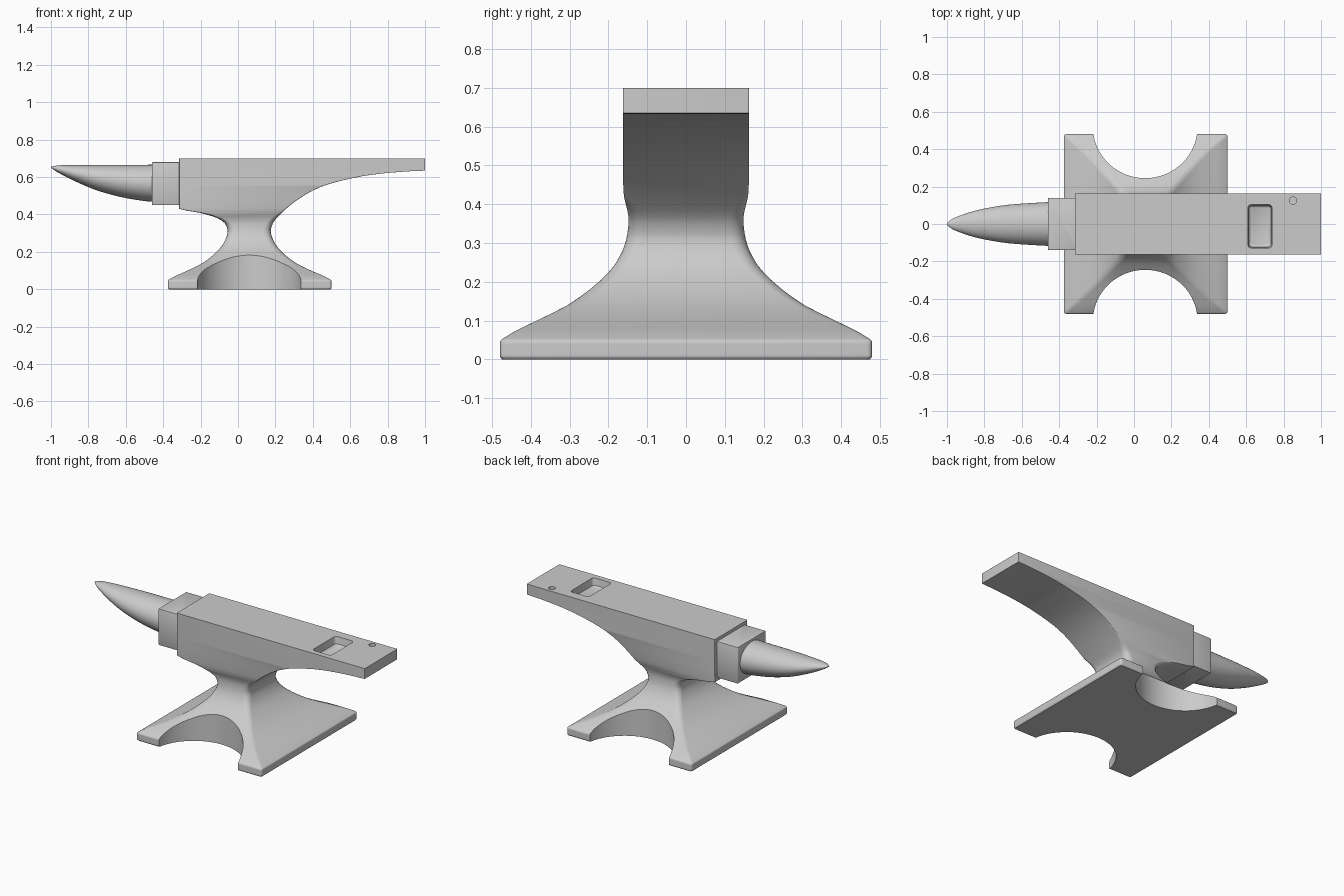
import bpy, bmesh, math

if "Cube" in bpy.data.objects:
    bpy.data.objects.remove(bpy.data.objects["Cube"])

steel = bpy.data.materials.new("grey steel")
steel.use_nodes = True
steel.diffuse_color = (0.6, 0.6, 0.6, 1)
steel.node_tree.nodes["Principled BSDF"].inputs["Base Color"].default_value = (0.6, 0.6, 0.6, 1)


def smooth_curve(points):
    """Return a monotone cubic function through the (t, value) points."""
    slopes = [(b[1] - a[1]) / (b[0] - a[0]) for a, b in zip(points, points[1:])]
    tangents = [slopes[0]]
    for a, b in zip(slopes, slopes[1:]):
        tangents.append(2 * a * b / (a + b) if a * b > 0 else 0)
    tangents.append(slopes[-1])

    def value(t):
        i = 0
        while i < len(slopes) - 1 and t > points[i + 1][0]:
            i += 1
        (start, p), (end, q) = points[i], points[i + 1]
        h = end - start
        u = min(max((t - start) / h, 0), 1)
        w = u * u * (3 - 2 * u)
        return (p + (q - p) * w + tangents[i] * h * u * (1 - u) ** 2
                - tangents[i + 1] * h * u * u * (1 - u))
    return value


def loft(name, rings):
    """Skin a list of equal rings and cap both ends."""
    bm = bmesh.new()
    rows = [[bm.verts.new(p) for p in ring] for ring in rings]
    n = len(rows[0])
    for a, b in zip(rows, rows[1:]):
        for i in range(n):
            j = (i + 1) % n
            bm.faces.new((a[i], a[j], b[j], b[i]))
    bm.faces.new(rows[0][::-1])
    bm.faces.new(rows[-1])
    bmesh.ops.recalc_face_normals(bm, faces=bm.faces)
    mesh = bpy.data.meshes.new(name)
    bm.to_mesh(mesh)
    bm.free()
    mesh.materials.append(steel)
    obj = bpy.data.objects.new(name, mesh)
    bpy.context.collection.objects.link(obj)
    return obj


def rounded_rect(x0, x1, y0, y1, z, r, steps=4):
    ring = []
    corners = ((x1 - r, y1 - r), (x0 + r, y1 - r), (x0 + r, y0 + r), (x1 - r, y0 + r))
    for k, (cx, cy) in enumerate(corners):
        for s in range(steps + 1):
            a = (k + s / steps) * math.pi / 2
            ring.append((cx + r * math.cos(a), cy + r * math.sin(a), z))
    return ring


def ellipse(cx, cy, z, rx, ry, n):
    return [(cx + rx * math.cos(math.tau * i / n), cy + ry * math.sin(math.tau * i / n), z)
            for i in range(n)]


def activate(obj):
    bpy.ops.object.select_all(action='DESELECT')
    obj.select_set(True)
    bpy.context.view_layer.objects.active = obj


def apply_modifier(obj, mod):
    activate(obj)
    bpy.ops.object.modifier_apply(modifier=mod.name)


def cut(obj, cutter):
    mod = obj.modifiers.new("cut", 'BOOLEAN')
    mod.operation = 'DIFFERENCE'
    mod.solver = 'EXACT'
    mod.object = cutter
    cutter.hide_render = True
    apply_modifier(obj, mod)
    bpy.data.objects.remove(cutter)


def finish(obj):
    activate(obj)
    bpy.ops.object.shade_smooth_by_angle(angle=math.radians(30))


# Body: outlines of the horn side, heel side and half depth by height
horn_side = smooth_curve([(0, -.37), (.008, -.375), (.045, -.375), (.06, -.355), (.1, -.27),
                          (.14, -.19), (.2, -.115), (.25, -.075), (.31, -.055), (.35, -.068),
                          (.38, -.11), (.41, -.21), (.43, -.315), (.7, -.315)])
heel_side = smooth_curve([(0, .495), (.008, .5), (.045, .5), (.06, .48), (.1, .39), (.14, .31),
                          (.2, .235), (.25, .195), (.31, .175), (.35, .185), (.4, .225),
                          (.5, .35), (.55, .45), (.6, .64), (.62, .78), (.631, .92),
                          (.635, 1), (.7, 1)])
half_depth = smooth_curve([(0, .475), (.008, .48), (.045, .48), (.06, .462), (.1, .385),
                           (.14, .305), (.2, .225), (.25, .18), (.31, .154), (.36, .148),
                           (.43, .161), (.5, .163), (.7, .163)])
corner = smooth_curve([(0, .012), (.06, .014), (.2, .03), (.31, .04), (.38, .03),
                       (.43, .005), (.7, .003)])

stops = [0, .008, .045, .06, .1, .2, .31, .38, .43, .55, .6, .62, .631, .635]
heights = [a + (b - a) * s / 5 for a, b in zip(stops, stops[1:]) for s in range(5)]
heights += [.635, .7]
body = loft("anvil_body", [
    rounded_rect(horn_side(z), heel_side(z), -half_depth(z), half_depth(z), z, corner(z))
    for z in heights])

# Scooped arches in the front and back of the foot
for side in (-1, 1):
    cut(body, loft("arch_cutter", [ellipse(.06, side * .52, z, .28, .275, 64)
                                   for z in (-.1, .4)]))

# Square tool socket and round punch hole in the face
cut(body, loft("socket_cutter", [
    rounded_rect(.607 + g, .74 - g, -.13 + g, .105 - g, z, .018)
    for g, z in ((.018, .65), (.008, .657), (0, .71))]))
cut(body, loft("punch_hole_cutter", [ellipse(.85, .125, z, .02, .02, 24)
                                     for z in (.665, .71)]))
finish(body)

# Step block between the body and the horn
block = loft("step_block", [rounded_rect(-.46, -.3, -.14, .14, z, .006) for z in (.45, .68)])
bevel = block.modifiers.new("soft edges", 'BEVEL')
bevel.width = .005
bevel.segments = 2
bevel.limit_method = 'ANGLE'
bevel.angle_limit = math.radians(60)
apply_modifier(block, bevel)
finish(block)

# Horn: a cone with a level top and a belly that rises to the tip
radius = smooth_curve([(0, .003), (.02, .022), (.07, .045), (.17, .076), (.34, .104),
                       (.54, .117), (.58, .119)])
belly = smooth_curve([(0, .65), (.02, .635), (.07, .607), (.13, .577), (.26, .524),
                      (.42, .484), (.54, .468), (.58, .466)])
crest = smooth_curve([(0, .655), (.02, .66), (.07, .664), (.58, .666)])
rings = []
for i in range(33):
    t = .58 * (i / 32) ** 1.6
    mid, half = (crest(t) + belly(t)) / 2, (crest(t) - belly(t)) / 2
    rings.append([(t - 1, y, z) for y, z, _ in ellipse(0, mid, 0, radius(t), half, 40)])
finish(loft("horn", rings))
